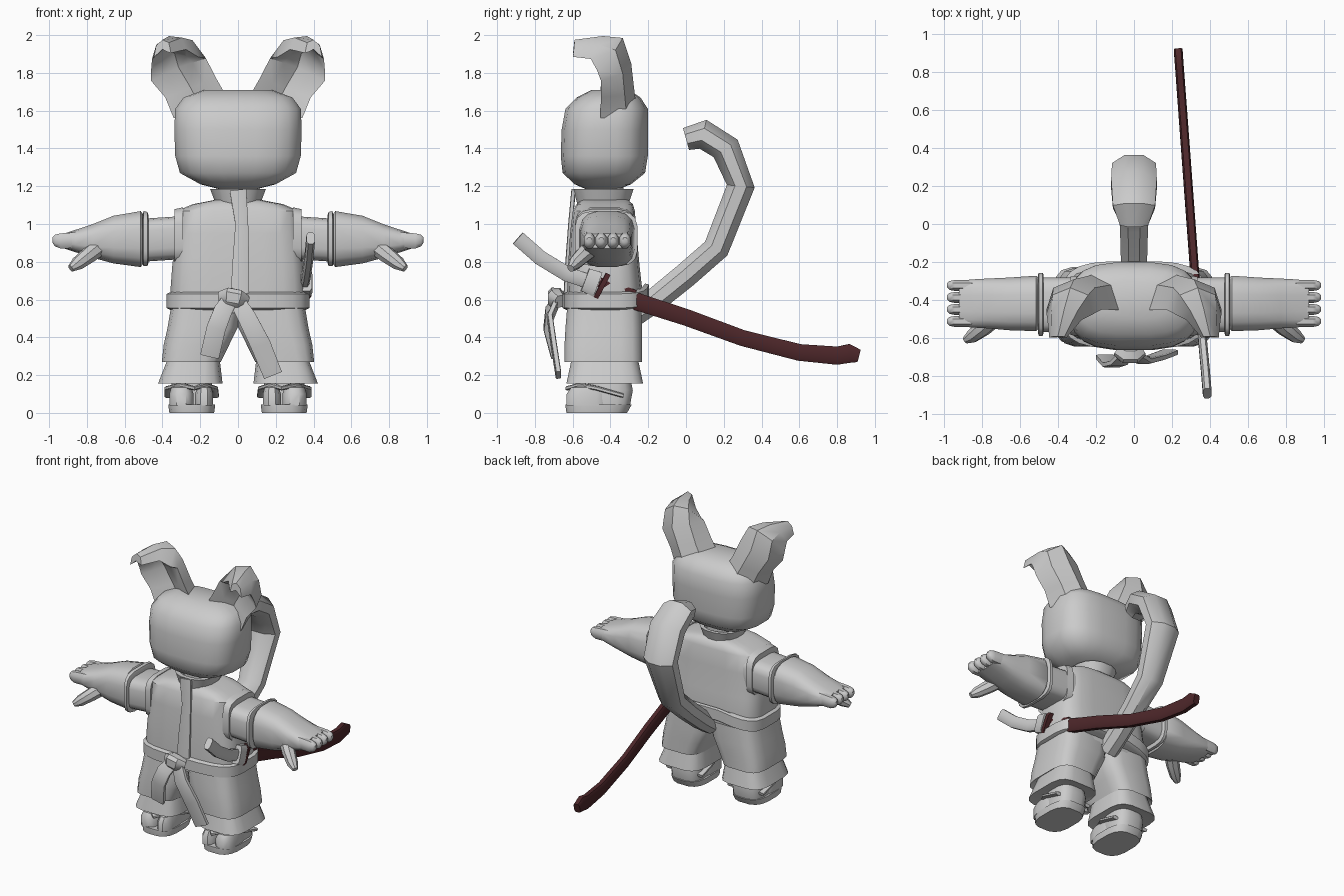
import bpy, bmesh, math
from mathutils import Vector as V


def material(name, rgb):
    m = bpy.data.materials.new(name)
    m.diffuse_color = (*rgb, 1)
    return m


GREY = material("pale grey", (0.6, 0.6, 0.6))
BROWN = material("dark red brown", (0.075, 0.02, 0.023))


def ring(c, u, v, p=2.0, n=12):
    """Superellipse section around c with half axes u and v."""
    c, u, v = V(c), V(u), V(v)
    pts = []
    for i in range(n):
        a = 2 * math.pi * (i + 0.5) / n
        f = lambda k: math.copysign(abs(k) ** (2 / p), k)
        pts.append(c + u * f(math.cos(a)) + v * f(math.sin(a)))
    return pts


def loft(name, rings, mat=GREY, mirror=False, angle=40):
    bm = bmesh.new()
    vs = [[bm.verts.new(p) for p in r] for r in rings]
    n = len(vs[0])
    for a, b in zip(vs, vs[1:]):
        for i in range(n):
            bm.faces.new((a[i], a[(i + 1) % n], b[(i + 1) % n], b[i]))
    bm.faces.new(vs[0][::-1])
    bm.faces.new(vs[-1])
    bmesh.ops.recalc_face_normals(bm, faces=bm.faces)
    me = bpy.data.meshes.new(name)
    bm.to_mesh(me)
    bm.free()
    me.materials.append(mat)
    me.shade_smooth()
    me.set_sharp_from_angle(angle=math.radians(angle))
    ob = bpy.data.objects.new(name, me)
    bpy.context.collection.objects.link(ob)
    if mirror:
        ob.modifiers.new("mirror", 'MIRROR').use_mirror_merge = False
    return ob


def stack(name, rows, p=3.0, n=16, **kw):
    """Horizontal sections: z, x0, x1, y0, y1."""
    return loft(name, [ring(((a + b) / 2, (c + d) / 2, z), ((b - a) / 2, 0, 0),
                            (0, (d - c) / 2, 0), p, n) for z, a, b, c, d in rows], **kw)


def along_x(name, rows, p=3.0, n=16, **kw):
    """Sections across x: x, z0, z1, y0, y1."""
    return loft(name, [ring((x, (c + d) / 2, (a + b) / 2), (0, (d - c) / 2, 0),
                            (0, 0, (b - a) / 2), p, n) for x, a, b, c, d in rows], **kw)


def sweep(name, path, axis, p=2.0, n=8, **kw):
    """Tube along x, y, z, with half size along axis and across it."""
    pts = [V(q[:3]) for q in path]
    rings = []
    for i, q in enumerate(path):
        t = (pts[min(i + 1, len(pts) - 1)] - pts[max(i - 1, 0)]).normalized()
        u = V(axis) - t * t.dot(V(axis))
        u.normalize()
        rings.append(ring(pts[i], u * q[3], t.cross(u) * q[4], p, n))
    return loft(name, rings, **kw)


X, Y, Z = (1, 0, 0), (0, 1, 0), (0, 0, 1)

# Head
stack("head", [(1.18, -.08, .08, -.52, -.37), (1.21, -.2, .2, -.59, -.29),
               (1.27, -.31, .31, -.655, -.215), (1.36, -.335, .335, -.665, -.2),
               (1.5, -.34, .34, -.66, -.2), (1.61, -.335, .335, -.64, -.2),
               (1.67, -.29, .29, -.58, -.24), (1.71, -.18, .18, -.5, -.3)],
      n=20, angle=60)

# Ears: dished front, tip folded forward (centre, half width, half thickness)
ear_shape = [(-1, -.6), (-.75, .55), (0, 1), (.75, .55), (1, -.6), (.5, -.35), (0, 0), (-.5, -.35)]
ear_rows = [((.19, -.38, 1.6), (.15, 0, -.04), (0, .12, 0)),
            ((.25, -.385, 1.72), (.135, 0, -.05), (0, .11, 0)),
            ((.315, -.39, 1.83), (.145, 0, -.06), (0, .1, .02)),
            ((.335, -.42, 1.90), (.125, 0, -.035), (0, .085, .085)),
            ((.365, -.48, 1.935), (.09, 0, -.025), (0, .04, .06)),
            ((.40, -.595, 1.925), (.045, 0, -.01), (0, .005, .05))]
loft("ear", [[V(c) + V(w) * a + V(t) * b for a, b in ear_shape] for c, w, t in ear_rows],
     mirror=True)

# Neck, collar and jacket
stack("neck", [(1.05, -.1, .1, -.53, -.33), (1.24, -.1, .1, -.53, -.33)])
stack("collar", [(1.08, -.11, .11, -.57, -.31), (1.185, -.15, .15, -.6, -.275),
                 (1.185, -.12, .12, -.57, -.3), (1.13, -.1, .1, -.54, -.32)], p=2.4)
stack("jacket", [(.53, -.35, .35, -.63, -.235), (.65, -.36, .36, -.63, -.23),
                 (.78, -.35, .35, -.625, -.245), (.95, -.33, .33, -.615, -.26),
                 (1.07, -.325, .325, -.6, -.27), (1.105, -.24, .24, -.58, -.28),
                 (1.13, -.11, .11, -.55, -.31)], p=4, n=20)
sweep("lapel", [(0, -.595, 1.18, .012, .045), (.02, -.612, 1.0, .012, .035),
                (.015, -.627, .8, .012, .045), (.01, -.637, .62, .012, .05)], Y, p=6)

# Jacket skirts and trousers
stack("jacket_skirt", [(.57, -.02, .355, -.63, -.235), (.45, .0, .375, -.64, -.23),
                       (.36, .045, .395, -.645, -.23), (.27, .09, .405, -.645, -.23),
                       (.30, .12, .37, -.6, -.26)], p=4, mirror=True)
stack("trouser_leg", [(.32, .1, .36, -.6, -.26), (.155, .08, .425, -.635, -.225),
                      (.165, .11, .38, -.59, -.27)], p=4, mirror=True)

# Belt, rising at the back over the tail
belt = []
for z, g in ((.545, .0), (.555, .02), (.63, .02), (.64, .0)):
    r = ring((0, -.425, z), (.36 + g, 0, 0), (0, .21 + g, 0), 3.6, 24)
    for q in r:
        q.z += .07 * max(0, (q.y + .36) / .16) * max(0, 1 - abs(q.x) / .4)
    belt.append(r)
loft("belt", belt)
sweep("belt_knot", [(-.09, -.665, .61, .03, .035), (-.05, -.69, .615, .045, .05),
                    (.0, -.69, .605, .045, .05), (.04, -.665, .59, .03, .035)], Y, p=3)
sweep("short_belt_end", [(-.03, -.67, .62, .015, .04), (-.08, -.73, .54, .015, .05),
                         (-.115, -.74, .45, .015, .052), (-.15, -.70, .30, .015, .052)], Y, p=6)
sweep("long_belt_end", [(-.02, -.67, .62, .015, .04), (.05, -.72, .5, .015, .05),
                        (.12, -.70, .36, .015, .055), (.185, -.675, .2, .015, .052)], Y, p=6)

# Sleeves, cuffs, forearms and hands
along_x("sleeve", [(.26, .81, 1.06, -.57, -.28), (.34, .81, 1.04, -.57, -.28),
                   (.49, .80, 1.03, -.57, -.28)], p=4, mirror=True)
along_x("shoulder_edge", [(.29, .79, 1.09, -.59, -.27), (.335, .79, 1.08, -.585, -.275)],
        p=4, mirror=True)
along_x("cuff", [(.475, .79, 1.05, -.575, -.265), (.48, .775, 1.065, -.59, -.255),
                 (.5, .775, 1.07, -.59, -.255), (.505, .79, 1.05, -.575, -.265)],
        p=4, mirror=True)
along_x("forearm", [(.50, .79, 1.05, -.55, -.28), (.515, .77, 1.07, -.565, -.27),
                    (.66, .79, 1.045, -.56, -.28), (.77, .82, 1.0, -.55, -.285),
                    (.86, .85, .97, -.545, -.29), (.92, .87, .95, -.535, -.3)], mirror=True)
for i in range(4):
    y = -.512 + i * .063
    along_x("finger", [(.84, .87, .96, y - .03, y + .03), (.94, .868, .953, y - .031, y + .031),
                       (.97, .88, .945, y - .025, y + .025), (.982, .9, .93, y - .012, y + .012)],
            p=2.4, n=8, mirror=True)
sweep("thumb", [(.72, -.48, .89, .05, .05), (.79, -.545, .835, .045, .045),
                (.85, -.59, .79, .037, .037), (.885, -.61, .765, .02, .02)], X, mirror=True)

# Split-toed feet on sandals with straps
stack("sandal_sole", [(.0, .125, .365, -.635, -.31), (.035, .12, .37, -.64, -.29),
                      (.045, .12, .37, -.64, -.285)], p=3, mirror=True)
for name, xa, xb in (("big_toe", .13, .228), ("small_toes", .234, .365)):
    stack(name, [(.04, xa, xb, -.635, -.4), (.1, xa, xb, -.635, -.4),
                 (.135, xa + .01, xb - .01, -.61, -.4), (.145, xa + .03, xb - .03, -.56, -.42)],
          p=2.8, n=12, mirror=True)
stack("heel", [(.04, .135, .355, -.52, -.295), (.12, .13, .36, -.52, -.28),
               (.22, .15, .34, -.52, -.3)], mirror=True)
sweep("sandal_strap", [(.12, -.33, .09, .012, .02), (.125, -.47, .13, .012, .02),
                       (.18, -.56, .148, .012, .02), (.231, -.625, .13, .012, .014),
                       (.3, -.56, .148, .012, .02), (.37, -.47, .13, .012, .02),
                       (.37, -.33, .09, .012, .02)], Z, p=3, mirror=True)

# Tail curling up and forward
sweep("tail", [(0, -.27, .52, .075, .065), (0, -.16, .6, .075, .07), (0, .0, .73, .08, .072),
               (0, .16, .87, .095, .075), (0, .29, 1.2, .125, .08), (0, .21, 1.40, .13, .085),
               (0, .09, 1.475, .12, .085), (0, .0, 1.45, .08, .065)], X, angle=35)

# Sword: scabbard, throat, guard, handle
sweep("scabbard", [(.322 - .074 * (y + .3), y, z, .024, h) for y, z, h in
                   ((-.3, .602, .048), (0, .506, .046), (.3, .396, .044), (.6, .32, .046),
                    (.8, .303, .05), (.865, .315, .052), (.915, .302, .035))],
      X, p=4, mat=BROWN)
sweep("blade_base", [(.345, -.46, .69, .015, .03), (.325, -.28, .61, .02, .045)],
      X, p=4, mat=BROWN)
sweep("guard_plate", [(.345, -.435, .665, .045, .076), (.346, -.458, .677, .045, .076)],
      X, p=5, mat=BROWN)
sweep("hand_guard", [(.35, -.468, .68, .045, .07), (.354, -.535, .705, .04, .065)], X, p=5)
sweep("sword_handle", [(.352, -.5, .69, .024, .04), (.362, -.63, .735, .024, .042),
                       (.375, -.77, .82, .024, .042), (.385, -.89, .925, .024, .042)], X, p=3)
